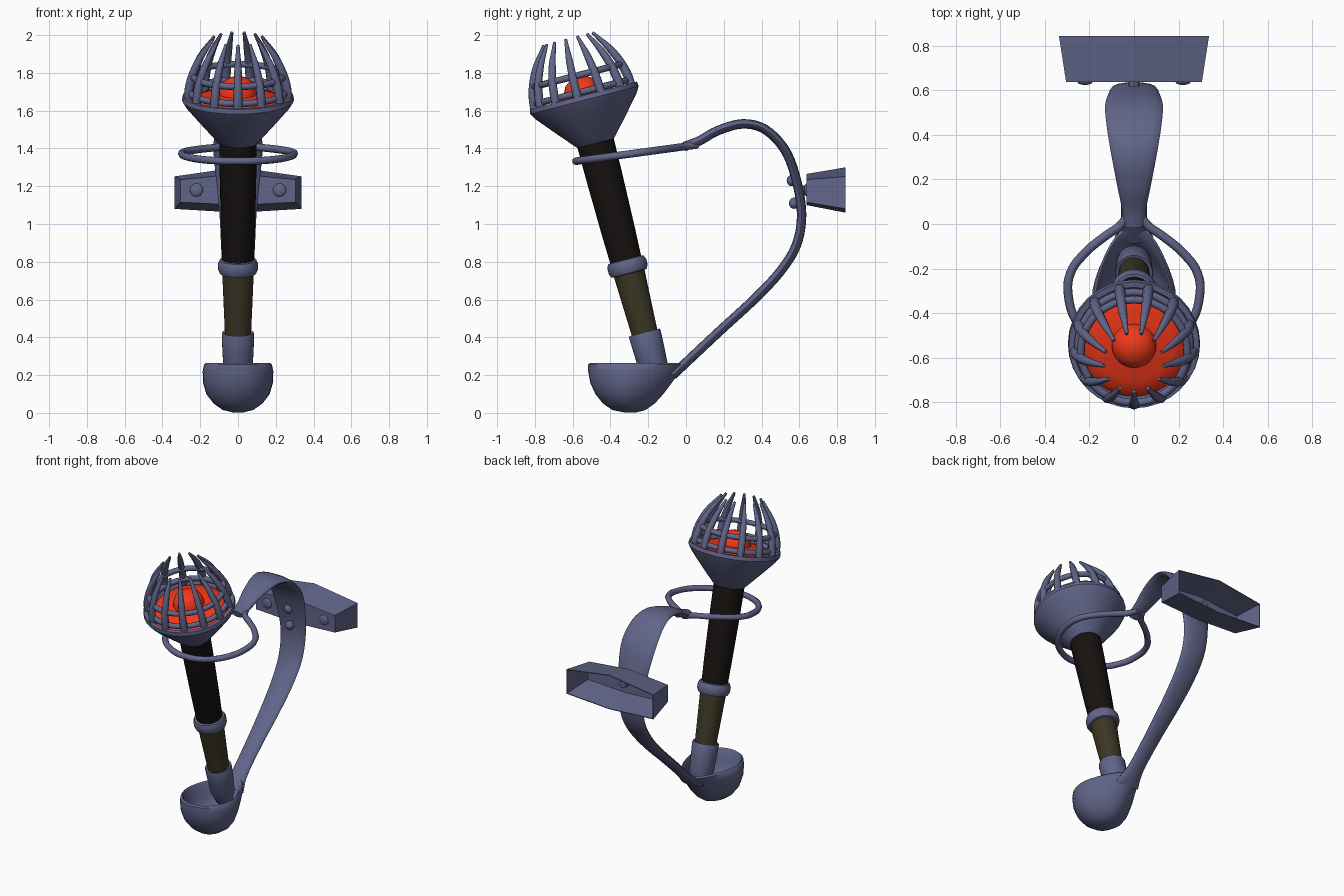
import bpy, bmesh
from math import sin, cos, pi, asin
from mathutils import Matrix, Vector

if "Cube" in bpy.data.objects:
    bpy.data.objects.remove(bpy.data.objects["Cube"])


def material(name, r, g, b):
    m = bpy.data.materials.new(name)
    m.diffuse_color = (r, g, b, 1)
    m.use_nodes = True
    m.node_tree.nodes["Principled BSDF"].inputs["Base Color"].default_value = m.diffuse_color
    return m


METAL = material("blue_metal", 0.12, 0.13, 0.25)
BLACK = material("black_grip", 0.008, 0.006, 0.005)
BROWN = material("brown_wood", 0.045, 0.038, 0.018)
RED = material("ember_red", 0.9, 0.04, 0.01)

# Torch axis: tilted forwards, origin at the collar
TORCH = Matrix.Translation((0, -0.31, 0.775)) @ Matrix.Rotation(asin(0.25), 4, 'X')


def smooth(ob, angle=40):
    bpy.ops.object.select_all(action='DESELECT')
    ob.select_set(True)
    bpy.context.view_layer.objects.active = ob
    bpy.ops.object.shade_smooth_by_angle(angle=angle * pi / 180)


def loft(name, rings, mat=METAL, matrix=Matrix(), angle=40):
    """Skin a list of equal-length point rings, with both ends capped."""
    bm = bmesh.new()
    vs = [[bm.verts.new(matrix @ Vector(p)) for p in r] for r in rings]
    n = len(vs[0])
    for a, b in zip(vs, vs[1:]):
        for i in range(n):
            j = (i + 1) % n
            bm.faces.new((a[i], a[j], b[j], b[i]))
    bm.faces.new(vs[0])
    bm.faces.new(vs[-1])
    bmesh.ops.recalc_face_normals(bm, faces=bm.faces)
    me = bpy.data.meshes.new(name)
    bm.to_mesh(me)
    bm.free()
    ob = bpy.data.objects.new(name, me)
    bpy.context.collection.objects.link(ob)
    me.materials.append(mat)
    if angle:
        smooth(ob, angle)
    return ob


def circle(r, z, n=32):
    return [(r * cos(2 * pi * i / n), r * sin(2 * pi * i / n), z) for i in range(n)]


def lathe(name, profile, mat=METAL):
    return loft(name, [circle(r, z) for r, z in profile], mat, TORCH)


def tube(name, pts, r, radii=None, cyclic=False, matrix=Matrix(), res=4):
    """Round bar along a smooth path, turned into a mesh."""
    cu = bpy.data.curves.new(name, 'CURVE')
    cu.dimensions = '3D'
    cu.bevel_depth, cu.bevel_resolution, cu.use_fill_caps = r, 2, True
    sp = cu.splines.new('BEZIER')
    sp.bezier_points.add(len(pts) - 1)
    sp.use_cyclic_u, sp.resolution_u = cyclic, res
    for i, (b, p) in enumerate(zip(sp.bezier_points, pts)):
        b.co = matrix @ Vector(p)
        b.handle_left_type = b.handle_right_type = 'AUTO'
        b.radius = radii[i] if radii else 1
    ob = bpy.data.objects.new(name, cu)
    bpy.context.collection.objects.link(ob)
    cu.materials.append(METAL)
    bpy.ops.object.select_all(action='DESELECT')
    ob.select_set(True)
    bpy.context.view_layer.objects.active = ob
    bpy.ops.object.convert(target='MESH')
    ob = bpy.context.object
    smooth(ob, 50)
    return ob


def catmull(pts, steps=5):
    pts = [Vector(p) for p in pts]
    ext = [2 * pts[0] - pts[1]] + pts + [2 * pts[-1] - pts[-2]]
    out = []
    for k in range(1, len(ext) - 2):
        a, b, c, d = ext[k - 1:k + 3]
        for s in range(steps):
            t = s / steps
            out.append(0.5 * (2 * b + (c - a) * t + (2 * a - 5 * b + 4 * c - d) * t * t
                              + (3 * b - a - 3 * c + d) * t ** 3))
    return out + [pts[-1]]


# Torch shaft: wooden lower part, black grip, collar and socket
lathe("lower_shaft", [(0.068, -0.5), (0.07, -0.35), (0.085, 0.0)], BROWN)
lathe("upper_grip", [(0.083, 0.0), (0.09, 0.2), (0.097, 0.5), (0.1, 0.74)], BLACK)
lathe("collar", [(0.08, -0.04), (0.097, -0.036), (0.106, -0.015), (0.106, 0.015),
                 (0.097, 0.036), (0.08, 0.04)])
lathe("socket", [(0.02, -0.68), (0.055, -0.63), (0.078, -0.55), (0.083, -0.45),
                 (0.086, -0.37), (0.082, -0.36), (0.068, -0.365)])

# Torch head: flared cup and glowing ember
lathe("torch_cup", [(0.095, 0.67), (0.115, 0.69), (0.2, 0.787), (0.275, 0.875), (0.297, 0.91),
                    (0.293, 0.935), (0.268, 0.935), (0.245, 0.9), (0.1, 0.88)])
lathe("ember", [(0.245, 0.9), (0.23, 0.92), (0.17, 0.935), (0.1, 0.945), (0.097, 0.97),
                (0.08, 1.005), (0.05, 1.027), (0.01, 1.035)], RED)

# Cage: leaning tapered bars and two hoops
for i in range(13):
    a = -pi / 2 + i * 2 * pi / 13
    path = [(r * cos(a), r * sin(a), t) for r, t in
            ((0.268, 0.9), (0.258, 1.0), (0.215, 1.12), (0.135, 1.245))]
    tube(f"cage_bar_{i + 1}", path, 0.024, (1, 1, 0.85, 0.35), matrix=TORCH)
for i, (r, t) in enumerate(((0.25, 0.955), (0.238, 1.045))):
    tube(f"cage_hoop_{i + 1}", circle(r, t, 12), 0.018, cyclic=True, matrix=TORCH)

# Wall bracket strap: (y, z, half width) along its path
strap = catmull([(-0.01, 1.41, 0.045), (0.07, 1.44, 0.055), (0.17, 1.495, 0.075),
                 (0.3, 1.53, 0.1), (0.42, 1.5, 0.12), (0.525, 1.39, 0.13),
                 (0.585, 1.23, 0.115), (0.612, 1.05, 0.098), (0.585, 0.89, 0.09),
                 (0.5, 0.75, 0.082), (0.365, 0.605, 0.072), (0.18, 0.435, 0.06),
                 (0.02, 0.285, 0.06), (-0.07, 0.2, 0.09)])
rings = []
for i, p in enumerate(strap):
    d = strap[min(i + 1, len(strap) - 1)] - strap[max(i - 1, 0)]
    n = Vector((-d.y, d.x)).normalized()
    ring = []
    for k in range(16):
        a = 2 * pi * k / 16
        h = 0.025 * sin(a)
        ring.append((p.z * cos(a), p.x + n.x * h, p.y + n.y * h))
    rings.append(ring)
loft("bracket_strap", rings)

# Forked hoop around the shaft
half = [(0.02, 0.06), (0.055, 0.0), (0.13, -0.055), (0.22, -0.13), (0.285, -0.22), (0.295, -0.32),
        (0.25, -0.45), (0.14, -0.55)]
loop = half + [(0, -0.583)] + [(-x, y) for x, y in reversed(half)]
tube("shaft_hoop", [(x, y, 1.33 + 0.135 * (y + 0.6)) for x, y in loop], 0.02, res=5)

# Ladle-shaped bowl: (z, half width, front y, back y), outside then inside
shell = [(0.003, 0.03, -0.33, -0.26), (0.015, 0.08, -0.39, -0.215), (0.05, 0.13, -0.44, -0.165),
         (0.1, 0.168, -0.48, -0.12), (0.16, 0.185, -0.507, -0.075), (0.22, 0.187, -0.518, -0.03),
         (0.255, 0.18, -0.518, 0.0), (0.265, 0.17, -0.507, -0.015), (0.25, 0.16, -0.495, -0.05),
         (0.17, 0.157, -0.48, -0.1), (0.1, 0.135, -0.45, -0.145), (0.06, 0.09, -0.4, -0.2),
         (0.045, 0.03, -0.33, -0.26)]
rings = []
for z, w, f, b in shell:
    ring = []
    for k in range(32):
        c, s = cos(2 * pi * k / 32), sin(2 * pi * k / 32)
        y = -0.3 + s * ((b + 0.3) if s > 0 else (-0.3 - f))
        ring.append((w * c * (1 - 0.25 * max(s, 0)), y, z))
    rings.append(ring)
loft("bowl", rings)


# Wall plate: flat-sided hexagonal box, hollow at the back
def hexagon(y, w, end_lo, end_hi, lo, hi):
    return [(-w, y, end_lo), (0, y, lo), (w, y, end_lo), (w, y, end_hi), (0, y, hi), (-w, y, end_hi)]


loft("wall_plate", [hexagon(0.638, 0.305, 1.115, 1.235, 1.1, 1.265),
                    hexagon(0.845, 0.337, 1.08, 1.252, 1.06, 1.3),
                    hexagon(0.845, 0.332, 1.085, 1.247, 1.065, 1.295),
                    hexagon(0.66, 0.3, 1.12, 1.23, 1.105, 1.26)], angle=0)


# Rivets on the strap, studs on the plate, and the bolt through both
def stud(name, pos, r, squash):
    bpy.ops.mesh.primitive_uv_sphere_add(segments=12, ring_count=8, radius=r, location=pos)
    ob = bpy.context.object
    ob.name = name
    ob.scale.y = squash
    ob.data.materials.append(METAL)
    smooth(ob)


stud("upper_rivet", (0, 0.56, 1.23), 0.03, 0.9)
stud("lower_rivet", (0, 0.572, 1.11), 0.03, 0.9)
for side in (-1, 1):
    stud(f"plate_stud_{side}", (side * 0.22, 0.638, 1.18), 0.035, 0.4)
bpy.ops.mesh.primitive_cylinder_add(vertices=8, radius=0.025, depth=0.13,
                                    location=(0, 0.64, 1.18), rotation=(pi / 2, 0, 0))
bpy.context.object.name = "plate_bolt"
bpy.context.object.data.materials.append(METAL)
